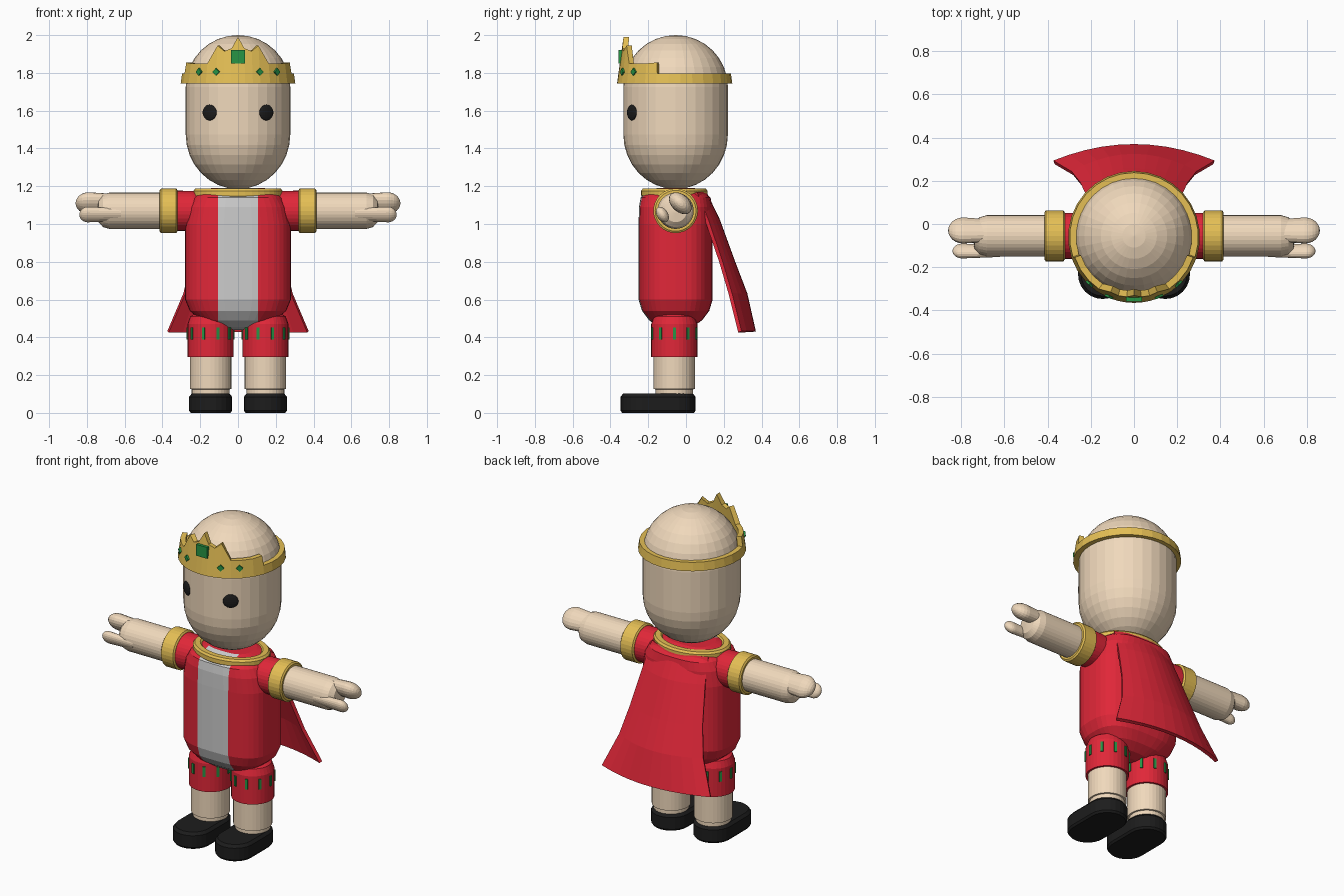
import bpy, bmesh
from math import sin, cos, pi, radians, copysign
from mathutils import Matrix, Vector

if "Cube" in bpy.data.objects:
    bpy.data.objects.remove(bpy.data.objects["Cube"])

CY = -0.055  # body axis


def material(name, col):
    m = bpy.data.materials.new(name)
    m.diffuse_color = (*col, 1)
    m.use_nodes = True
    m.node_tree.nodes["Principled BSDF"].inputs["Base Color"].default_value = m.diffuse_color
    return m


SKIN = material("skin", (0.87, 0.69, 0.50))
RED = material("red_cloth", (0.75, 0.02, 0.04))
GOLD = material("gold", (0.78, 0.52, 0.09))
GREEN = material("green_gem", (0.02, 0.30, 0.06))
BLACK = material("black", (0.012, 0.012, 0.012))
GREY = material("grey_panel", (0.62, 0.62, 0.62))


def finish(name, bm, *mats):
    bmesh.ops.recalc_face_normals(bm, faces=bm.faces)
    me = bpy.data.meshes.new(name)
    bm.to_mesh(me)
    bm.free()
    for m in mats:
        me.materials.append(m)
    ob = bpy.data.objects.new(name, me)
    bpy.context.collection.objects.link(ob)
    return ob


def loft(rings, loop=False):
    """Skin closed rings of points; cap the ends or join them into a loop."""
    bm = bmesh.new()
    vs = [[bm.verts.new(p) for p in r] for r in rings]
    n = len(vs[0])
    pairs = list(zip(vs, vs[1:])) + ([(vs[-1], vs[0])] if loop else [])
    for a, b in pairs:
        for i in range(n):
            j = (i + 1) % n
            bm.faces.new((a[i], a[j], b[j], b[i]))
    if not loop:
        bm.faces.new(vs[0])
        bm.faces.new(vs[-1])
    return bm


def tube(name, profile, centre, mat, side=0, flat=1, tilt=0, n=32):
    """Turned shape from (distance, radius); upright, or along x if side is +-1."""
    c, rings = Vector(centre), []
    for t, r in profile:
        ring = []
        for i in range(n):
            a = 2 * pi * i / n
            u, v = r * cos(a), r * flat * sin(a)
            u, v = u * cos(tilt) - v * sin(tilt), u * sin(tilt) + v * cos(tilt)
            ring.append(c + Vector((side * t, u, v) if side else (u, v, t)))
        rings.append(ring)
    return finish(name, loft(rings), mat)


def boxes(name, mat, items):
    """Several boxes in one object: (centre, size, yaw, roll)."""
    bm = bmesh.new()
    for c, s, yaw, roll in items:
        m = (Matrix.Translation(c) @ Matrix.Rotation(yaw, 4, 'Z')
             @ Matrix.Rotation(roll, 4, 'Y') @ Matrix.Diagonal((*s, 1)))
        bmesh.ops.create_cube(bm, size=1, matrix=m)
    return finish(name, bm, mat)


def arc(n, a0, a1):
    return [radians(a0 + (a1 - a0) * i / n) for i in range(n + 1)]


# Head: capsule with a longer chin
head = [(1.475 + 0.29 * sin(a), max(0.277 * cos(a), 0.002)) for a in arc(8, -90, 0)]
head += [(1.725 + 0.275 * sin(a), max(0.277 * cos(a), 0.002)) for a in arc(8, 0, 90)]
tube("head", head, (0, CY, 0), SKIN)

# Eyes: flattened balls lying on the face
bm = bmesh.new()
for s in (-1, 1):
    yaw = s * radians(33)
    m = (Matrix.Translation((0.276 * sin(yaw), CY - 0.276 * cos(yaw), 1.59))
         @ Matrix.Rotation(yaw, 4, 'Z') @ Matrix.Diagonal((0.044, 0.012, 0.042, 1)))
    bmesh.ops.create_uvsphere(bm, u_segments=16, v_segments=10, radius=1, matrix=m)
finish("eyes", bm, BLACK)

# Crown: band with a raised, pointed front
half = [(0, 1.99), (7, 1.93), (15, 1.915), (23, 1.945), (34, 1.85), (46, 1.85),
        (59, 1.85), (71, 1.855), (72, 1.797)]
half += [(72 + 12 * i, 1.797) for i in range(1, 10)]
outline = [(-a, h) for a, h in half[:0:-1]] + half[:-1]
rings = []
for deg, h in outline:
    a, top = radians(deg), 0.305 - (h - 1.745) * 0.14
    rings.append([(r * sin(a), -0.06 - r * cos(a), z) for r, z in
                  ((0.268, 1.745), (0.305, 1.745), (top, h), (top - 0.03, h))])
finish("crown", loft(rings, loop=True), GOLD)

# Crown gems
gems = [((0, -0.345, 1.885), (0.075, 0.025, 0.07), 0, 0)]
for x in (-0.205, -0.115, 0.115, 0.205):
    y = -(0.298 ** 2 - x * x) ** 0.5
    gems.append(((x, -0.06 + y, 1.805), (0.028, 0.014, 0.028), x / 0.27, pi / 4))
boxes("crown_gems", GREEN, gems)


# Torso: rounded oblong with a grey front stripe
def oval(z, sx, sy, n=40, e=2 / 2.8):
    pts = []
    for i in range(n):
        c, s = cos(2 * pi * i / n), sin(2 * pi * i / n)
        pts.append((copysign(sx * abs(c) ** e, c), CY + copysign(sy * abs(s) ** e, s), z))
    return pts


bm = loft([oval(*r) for r in (
    (0.44, 0.06, 0.04), (0.455, 0.13, 0.09), (0.49, 0.20, 0.14), (0.54, 0.255, 0.178),
    (0.60, 0.28, 0.196), (1.0, 0.28, 0.196), (1.09, 0.262, 0.194), (1.14, 0.235, 0.185),
    (1.17, 0.20, 0.15), (1.19, 0.14, 0.10))])
for x in (-0.105, 0.105):
    bmesh.ops.bisect_plane(bm, geom=bm.verts[:] + bm.edges[:] + bm.faces[:],
                           plane_co=(x, 0, 0), plane_no=(1, 0, 0))
for f in bm.faces:
    c = f.calc_center_median()
    f.material_index = int(abs(c.x) < 0.105 and c.y < CY - 0.01)
finish("torso", bm, RED, GREY)

# Collar: oval gold ring
rings = []
for i in range(40):
    a = 2 * pi * i / 40
    rings.append([((0.21 + d) * cos(a), -0.062 + (0.15 + d) * sin(a), z) for d, z in
                  ((-0.025, 1.145), (0.018, 1.14), (0.026, 1.152), (0.026, 1.176),
                   (0.016, 1.188), (-0.015, 1.188), (-0.025, 1.178))])
finish("collar", loft(rings, loop=True), GOLD)

# Cape: curved sheet, rows of (z, y at middle, y at edge, half width)
rows = [(1.165, 0.10, 0.05, 0.19), (1.02, 0.17, 0.11, 0.21), (0.80, 0.25, 0.185, 0.245),
        (0.63, 0.315, 0.235, 0.285), (0.43, 0.36, 0.285, 0.37)]
bm = bmesh.new()
grid = [[bm.verts.new((w * k / 5, ym + (ye - ym) * (k / 5) ** 2, z)) for k in range(-5, 6)]
        for z, ym, ye, w in rows]
for a, b in zip(grid, grid[1:]):
    for i in range(10):
        bm.faces.new((a[i], a[i + 1], b[i + 1], b[i]))
cape = finish("cape", bm, RED)
thick = cape.modifiers.new("thickness", 'SOLIDIFY')
thick.thickness = 0.02
thick.offset = 0

for s, side in ((-1, "left"), (1, "right")):
    # Arm, sleeve and cuff
    axis = (0, CY, 1.07)
    tube(side + "_sleeve", [(0.15, 0.09), (0.24, 0.105), (0.34, 0.107)], axis, RED, s)
    tube(side + "_cuff", [(0.32, 0.108), (0.327, 0.118), (0.408, 0.118), (0.415, 0.108)],
         axis, GOLD, s)
    tube(side + "_arm", [(0.33, 0.096), (0.68, 0.096), (0.715, 0.086), (0.738, 0.06),
                         (0.745, 0.01)], axis, SKIN, s)
    # Mitten hand and thumb
    for part, y, z, r, tip, tilt in (("hand", -0.03, 1.11, 0.07, 0.86, -42),
                                     ("thumb", -0.125, 1.05, 0.045, 0.84, -58)):
        prof = [(0.62, r * 0.8)] + [(tip - r + r * sin(a), max(r * cos(a), 0.001))
                                    for a in arc(6, 0, 90)]
        tube(f"{side}_{part}", prof, (0, y, z), SKIN, s, 0.66, radians(tilt), 20)

    # Leg and shorts
    x, y = s * 0.145, -0.062
    tube(side + "_shorts", [(0.295, 0.122), (0.47, 0.122), (0.51, 0.108), (0.535, 0.07)],
         (x, y, 0), RED)
    tube(side + "_leg", [(0.08, 0.10), (0.125, 0.10), (0.126, 0.11), (0.32, 0.11)],
         (x, y, 0), SKIN)
    strips = []
    for i in range(10):
        a = radians(18 + 36 * i)
        strips.append(((x + 0.121 * sin(a), y - 0.121 * cos(a), 0.42),
                       (0.016, 0.012, 0.062), a, 0))
    boxes(side + "_shorts_trim", GREEN, strips)

    # Shoe: stadium outline with softened edges
    rings = []
    for z, r in ((0, 0.105), (0.012, 0.114), (0.085, 0.114), (0.102, 0.10)):
        rings.append([(x + r * cos(a), yc + r * sin(a), z)
                      for yc, lo in ((-0.063, 0), (-0.233, 180))
                      for a in arc(12, lo, lo + 180)])
    finish(side + "_shoe", loft(rings), BLACK)
